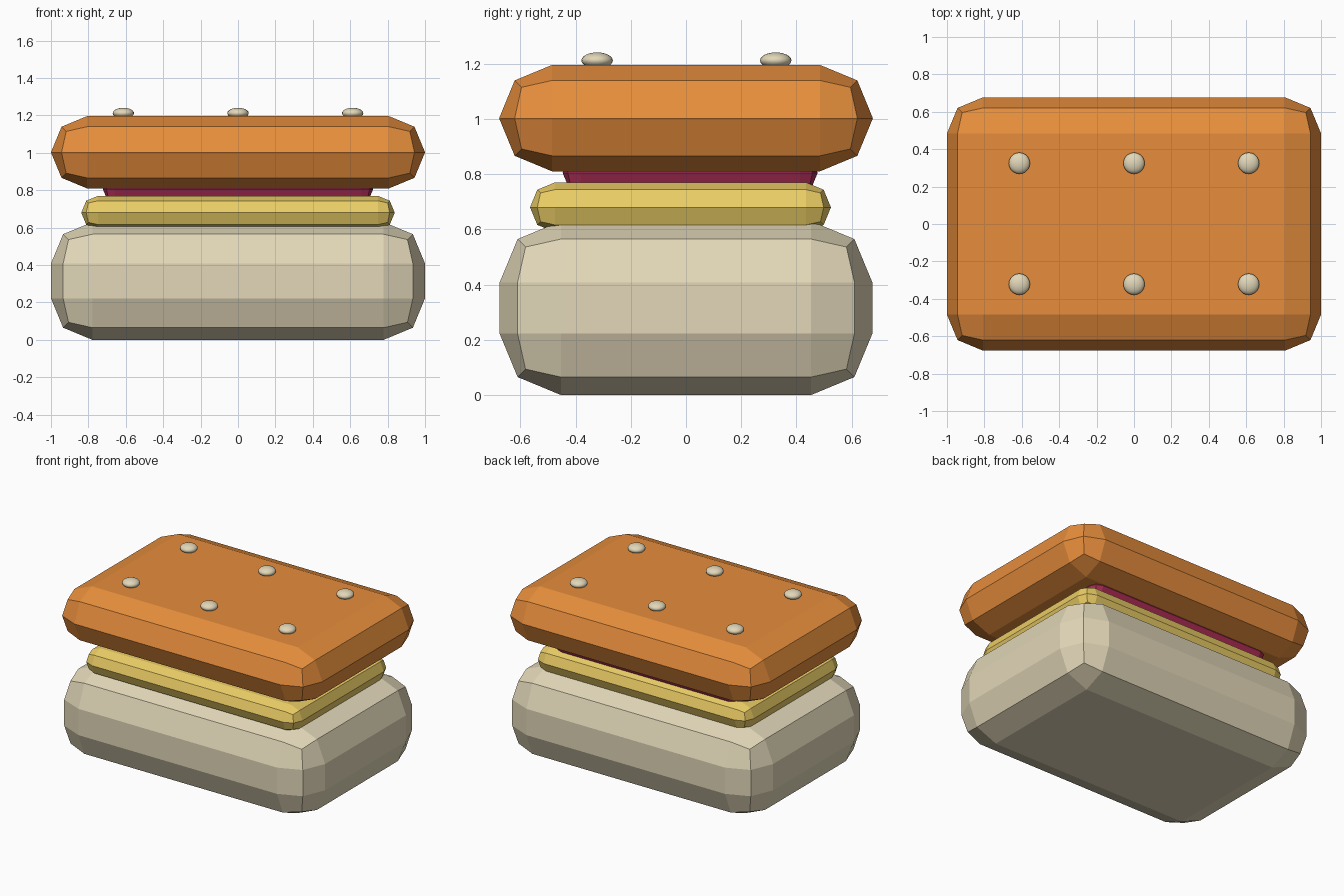
import bpy, bmesh
from mathutils import Matrix, Vector

if "Cube" in bpy.data.objects:
    bpy.data.objects.remove(bpy.data.objects["Cube"])


def material(name, rgb):
    m = bpy.data.materials.new(name)
    m.diffuse_color = (*rgb, 1)
    m.use_nodes = True
    m.node_tree.nodes["Principled BSDF"].inputs["Base Color"].default_value = m.diffuse_color
    return m


def add_object(name, bm, mat, smooth=False):
    for f in bm.faces:
        f.smooth = smooth
    me = bpy.data.meshes.new(name)
    bm.to_mesh(me)
    bm.free()
    me.materials.append(mat)
    ob = bpy.data.objects.new(name, me)
    bpy.context.collection.objects.link(ob)
    return ob


def soft_slab(name, half_x, half_y, z0, z1, bevel, mat, y=0.0):
    """Box with every edge rounded in two flat steps."""
    bm = bmesh.new()
    bmesh.ops.create_cube(bm, size=2)
    bmesh.ops.scale(bm, vec=(half_x, half_y, (z1 - z0) / 2), verts=bm.verts)
    bmesh.ops.translate(bm, vec=(0, y, (z0 + z1) / 2), verts=bm.verts)
    bmesh.ops.bevel(bm, geom=bm.edges[:], offset=bevel, offset_type='OFFSET',
                    segments=2, profile=0.5, affect='EDGES', clamp_overlap=True)
    bmesh.ops.remove_doubles(bm, verts=bm.verts, dist=0.002)
    bmesh.ops.recalc_face_normals(bm, faces=bm.faces)
    return add_object(name, bm, mat)


cream = material("cream", (0.76, 0.68, 0.48))
yellow = material("yellow", (0.83, 0.61, 0.13))
berry = material("berry", (0.42, 0.025, 0.09))
orange = material("orange", (0.80, 0.27, 0.045))

# Stacked layers
soft_slab("bottom_bun", 1.0, 0.675, 0.0, 0.63, 0.222, cream)
soft_slab("cheese_layer", 0.838, 0.545, 0.59, 0.77, 0.0898, yellow, y=-0.02)
soft_slab("berry_layer", 0.722, 0.462, 0.74, 0.87, 0.0648, berry, y=0.015)
soft_slab("top_bun", 1.0, 0.677, 0.81, 1.196, 0.1925, orange)

# Flattened seeds in a 3 x 2 grid
for i, x in enumerate((-0.613, 0, 0.613)):
    for j, y in enumerate((-0.322, 0.325)):
        bm = bmesh.new()
        bmesh.ops.create_uvsphere(
            bm, u_segments=20, v_segments=12, radius=1,
            matrix=Matrix.LocRotScale(Vector((x, y, 1.212)), None,
                                      Vector((0.057, 0.057, 0.029))))
        add_object(f"seed_{i}_{j}", bm, cream, smooth=True)
